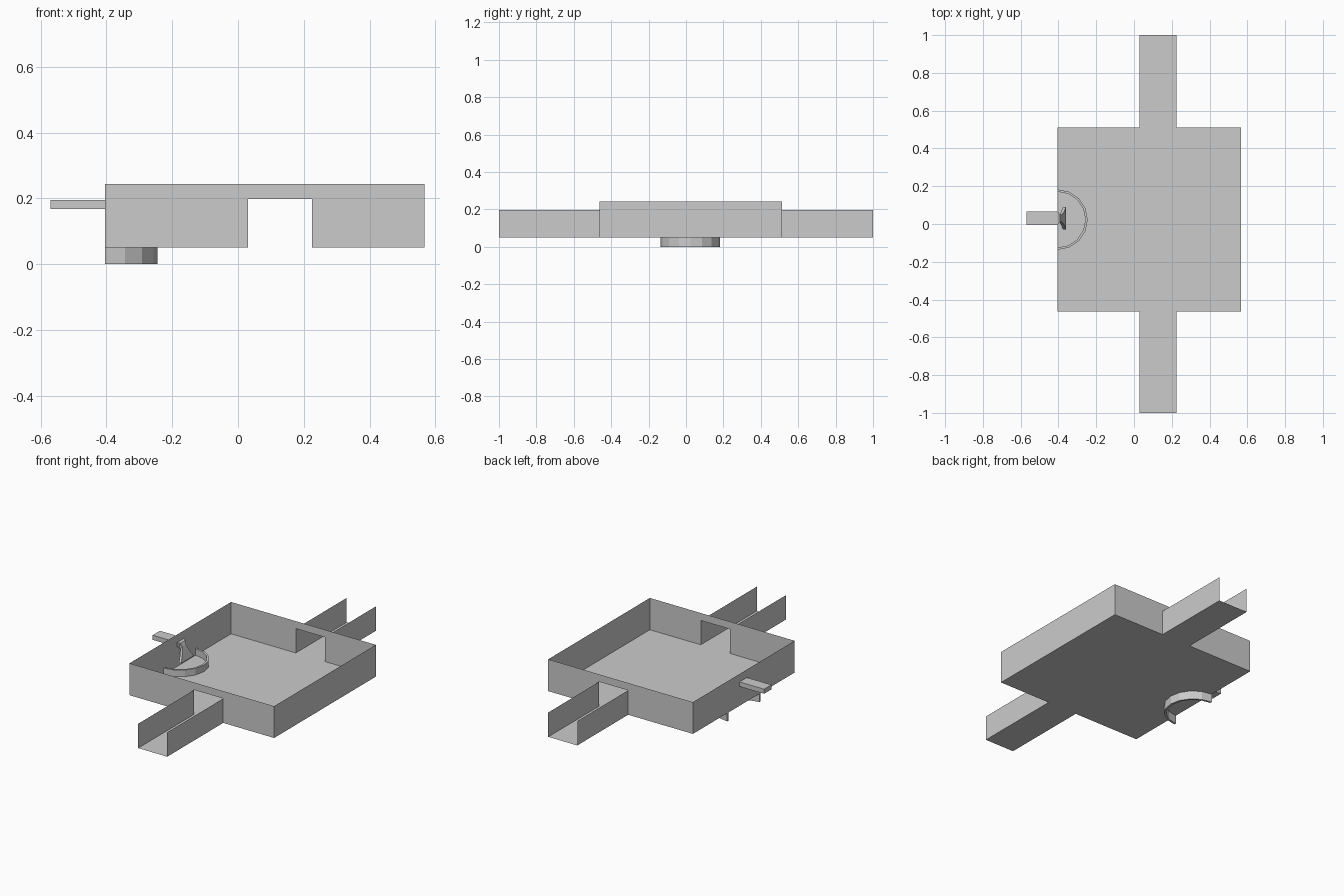
import bpy, math

if "Cube" in bpy.data.objects:
    bpy.data.objects.remove(bpy.data.objects["Cube"])

def make(name, verts, faces):
    mesh = bpy.data.meshes.new(name)
    mesh.from_pydata(verts, [], faces)
    mesh.update()
    ob = bpy.data.objects.new(name, mesh)
    bpy.context.collection.objects.link(ob)
    return ob

X0, X1, Y0, Y1 = -0.405, 0.567, -0.463, 0.512   # basin plan
Z0, Z1 = 0.05, 0.243                            # floor and rim heights
C0, C1, CZ = 0.03, 0.225, 0.198                 # channel sides and top

# Basin floor and plain side walls (single sheets)
make("basin_floor", [(X0, Y0, Z0), (X1, Y0, Z0), (X1, Y1, Z0), (X0, Y1, Z0)], [(0, 1, 2, 3)])
for name, x, order in (("left_wall", X0, (0, 3, 2, 1)), ("right_wall", X1, (0, 1, 2, 3))):
    make(name, [(x, Y0, Z0), (x, Y1, Z0), (x, Y1, Z1), (x, Y0, Z1)], [order])

# Front and back: notched wall plus an open U-shaped channel
for side, y, end in (("front", Y0, -1.0), ("back", Y1, 1.0)):
    outline = [(X0, Z0), (C0, Z0), (C0, CZ), (C1, CZ), (C1, Z0), (X1, Z0), (X1, Z1), (X0, Z1)]
    order = range(8) if side == "front" else reversed(range(8))
    make(side + "_wall", [(x, y, z) for x, z in outline], [tuple(order)])
    u = [(C0, CZ), (C0, Z0), (C1, Z0), (C1, CZ)]
    make(side + "_channel", [(x, yy, z) for yy in (y, end) for x, z in u],
         [(i, i + 1, i + 5, i + 4) for i in range(3)])

# Half-round dish rim passing through the floor beside the left wall
SEG, CY = 8, 0.023
section = [(0.16, 0.0), (0.16, 0.09), (0.148, 0.09), (0.148, 0.0)]
verts = []
for i in range(SEG + 1):
    a = -math.pi / 2 + math.pi * i / SEG
    verts += [(X0 + r * math.cos(a), CY + r * math.sin(a), z) for r, z in section]
faces = [(4 * i + j, 4 * i + 4 + j, 4 * i + 4 + (j + 1) % 4, 4 * i + (j + 1) % 4)
         for i in range(SEG) for j in range(4)]
faces += [(0, 1, 2, 3), (4 * SEG + 3, 4 * SEG + 2, 4 * SEG + 1, 4 * SEG)]
make("dish_rim", verts, faces)

# Spout bar outside the wall
bpy.ops.mesh.primitive_cube_add(size=1, location=((-0.57 + X0) / 2, 0.03, 0.181))
spout = bpy.context.object
spout.name = "spout"
spout.scale = (X0 + 0.57, 0.07, 0.028)

# Curved stream: narrow neck flaring towards the dish
# each row: top x, top z, underside x, underside z, half width
rows = [(-0.405, 0.195, -0.405, 0.167, 0.035), (-0.392, 0.188, -0.402, 0.162, 0.022),
        (-0.382, 0.168, -0.396, 0.15, 0.018), (-0.372, 0.135, -0.387, 0.125, 0.032),
        (-0.36, 0.09, -0.376, 0.09, 0.06)]
verts = []
for xa, za, xb, zb, w in rows:
    verts += [(xa, 0.03 - w, za), (xa, 0.03 + w, za), (xb, 0.03 + w, zb), (xb, 0.03 - w, zb)]
n = len(rows) - 1
faces = [(4 * i + j, 4 * i + 4 + j, 4 * i + 4 + (j + 1) % 4, 4 * i + (j + 1) % 4)
         for i in range(n) for j in range(4)]
faces += [(0, 1, 2, 3), (4 * n + 3, 4 * n + 2, 4 * n + 1, 4 * n)]
make("stream", verts, faces)
